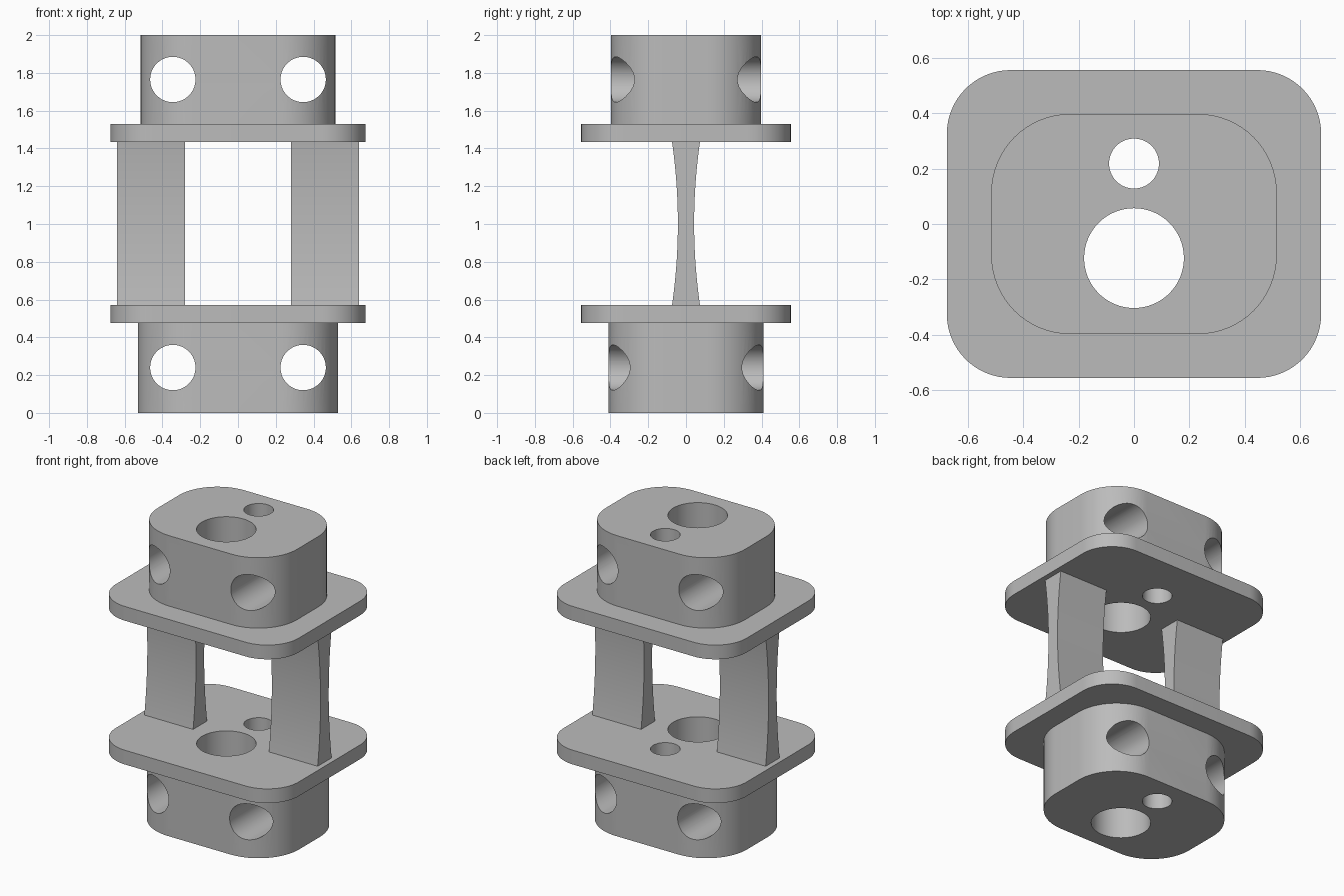
import bpy
import bmesh
from math import pi, cos, sin, radians

cube = bpy.data.objects.get("Cube")
if cube:
    bpy.data.objects.remove(cube, do_unlink=True)

grey = bpy.data.materials.new("plain grey")
grey.use_nodes = True
colour = (0.5, 0.5, 0.5, 1)
grey.diffuse_color = colour
grey.node_tree.nodes["Principled BSDF"].inputs["Base Color"].default_value = colour


def prism(name, outline, depth):
    """Extrude a closed 2D outline upwards by depth."""
    bm = bmesh.new()
    base = bm.faces.new([bm.verts.new((x, y, 0)) for x, y in outline])
    top = bmesh.ops.extrude_face_region(bm, geom=[base])["geom"]
    verts = [v for v in top if isinstance(v, bmesh.types.BMVert)]
    bmesh.ops.translate(bm, verts=verts, vec=(0, 0, depth))
    bmesh.ops.recalc_face_normals(bm, faces=bm.faces)
    mesh = bpy.data.meshes.new(name)
    bm.to_mesh(mesh)
    bm.free()
    mesh.materials.append(grey)
    obj = bpy.data.objects.new(name, mesh)
    bpy.context.collection.objects.link(obj)
    return obj


def arc(cx, cy, r, start, end, steps):
    angles = [start + (end - start) * i / steps for i in range(steps + 1)]
    return [(cx + r * cos(a), cy + r * sin(a)) for a in angles]


def rounded_rect(hx, hy, r):
    points = []
    for i, (sx, sy) in enumerate([(1, 1), (-1, 1), (-1, -1), (1, -1)]):
        points += arc(sx * (hx - r), sy * (hy - r), r, i * pi / 2, (i + 1) * pi / 2, 16)
    return points


def drill(target, x, y, z, r, along_y=False):
    """Cut a round through hole."""
    cutter = prism("cutter", arc(0, 0, r, 0, 2 * pi, 64)[:-1], 3)
    if along_y:
        cutter.rotation_euler.x = pi / 2
        cutter.location = (x, 1.5, z)
    else:
        cutter.location = (x, y, -0.5)
    mod = target.modifiers.new("hole", "BOOLEAN")
    mod.operation = "DIFFERENCE"
    mod.solver = "EXACT"
    mod.object = cutter
    bpy.context.view_layer.objects.active = target
    bpy.ops.object.modifier_apply(modifier=mod.name)
    bpy.data.objects.remove(cutter, do_unlink=True)


def finish(obj):
    bpy.ops.object.select_all(action="DESELECT")
    obj.select_set(True)
    bpy.context.view_layer.objects.active = obj
    bpy.ops.object.shade_smooth_by_angle(angle=radians(30))


# Drilled blocks and flange plates
parts = [
    ("lower_block", 0.53, 0.41, 0.3, 0, 0.475, 0.24),
    ("lower_plate", 0.675, 0.555, 0.23, 0.475, 0.095, None),
    ("upper_plate", 0.675, 0.555, 0.23, 1.435, 0.095, None),
    ("upper_block", 0.515, 0.397, 0.285, 1.53, 0.47, 1.765),
]
for name, hx, hy, r, z, depth, hole_z in parts:
    part = prism(name, rounded_rect(hx, hy, r), depth)
    part.location.z = z
    bpy.context.view_layer.update()
    drill(part, 0, -0.123, 0, 0.18)
    drill(part, 0, 0.218, 0, 0.09)
    if hole_z:
        for side in (-1, 1):
            drill(part, side * 0.345, 0, hole_z, 0.12, True)
    finish(part)

# Waisted struts, concave on the front and back
half_height, waist, flare = 0.4325, 0.043, 0.031
steps = 24
rise = [half_height * (2 * i / steps - 1) for i in range(steps + 1)]
edge = [(waist + flare * (h / half_height) ** 2, h) for h in rise]
profile = edge + [(-y, h) for y, h in reversed(edge)]
for name, x in (("left_strut", 0.28), ("right_strut", -0.64)):
    strut = prism(name, profile, 0.36)
    strut.rotation_euler = (pi / 2, 0, pi / 2)
    strut.location = (x, 0, 0.57 + half_height)
    finish(strut)
